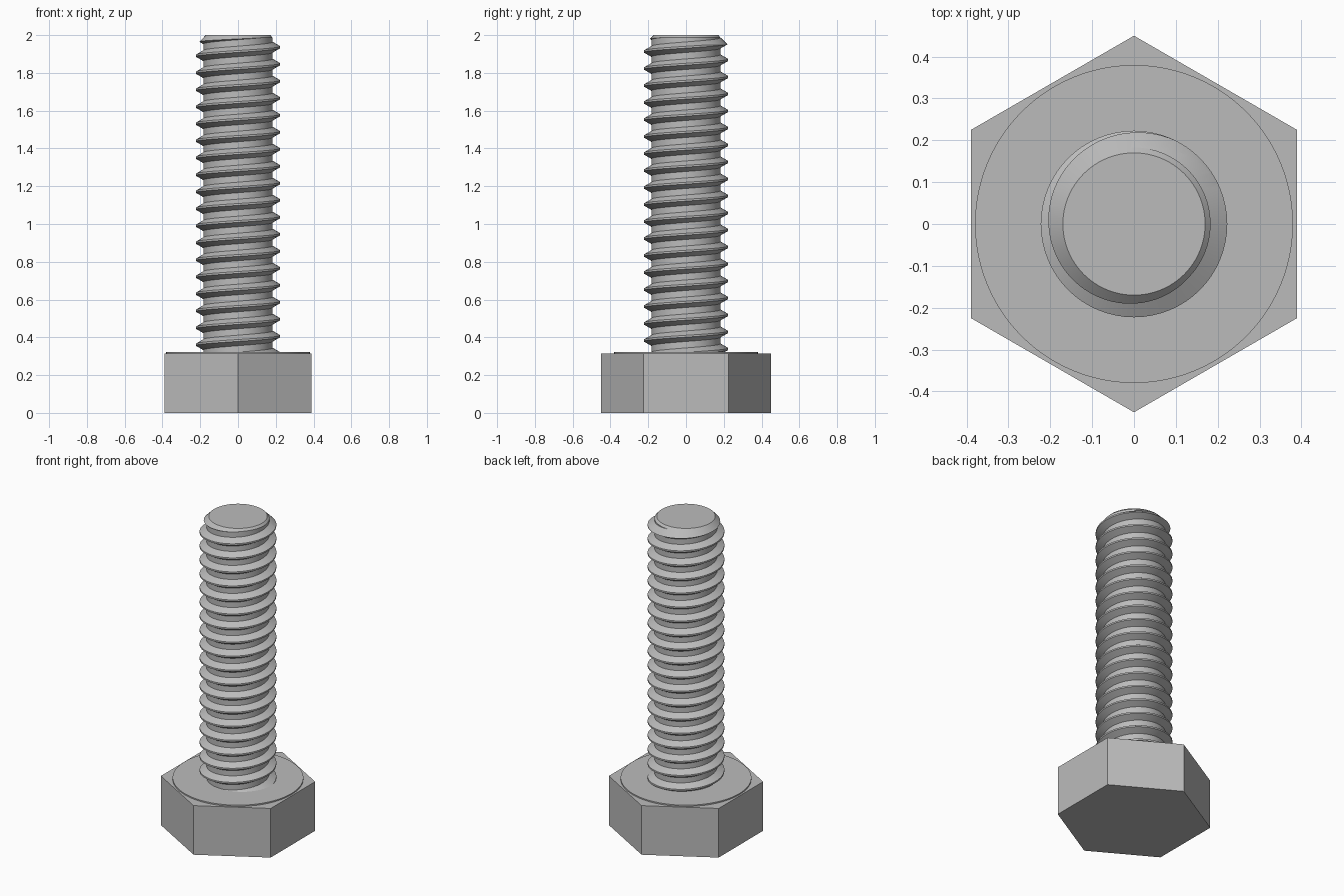
import bpy, bmesh, math

old = bpy.data.objects.get("Cube")
if old:
    bpy.data.objects.remove(old)

steel = bpy.data.materials.new("grey_steel")
steel.use_nodes = True
GREY = (0.5, 0.5, 0.5, 1)
steel.diffuse_color = GREY
steel.node_tree.nodes["Principled BSDF"].inputs["Base Color"].default_value = GREY

HEAD_TOP, TOP = 0.315, 2.0
PITCH, MAJOR, MINOR = 0.09, 0.223, 0.183
STEPS = 64


def add_object(name, bm):
    bmesh.ops.recalc_face_normals(bm, faces=bm.faces)
    mesh = bpy.data.meshes.new(name)
    bm.to_mesh(mesh)
    bm.free()
    obj = bpy.data.objects.new(name, mesh)
    bpy.context.collection.objects.link(obj)
    mesh.materials.append(steel)
    return obj


def select(obj):
    bpy.ops.object.select_all(action='DESELECT')
    obj.select_set(True)
    bpy.context.view_layer.objects.active = obj


def lathe(name, profile, sides, turn=0.0):
    """Closed solid from (radius, height) rings."""
    bm = bmesh.new()
    rings = []
    for r, z in profile:
        angles = [turn + math.tau * i / sides for i in range(sides)]
        rings.append([bm.verts.new((r * math.cos(a), r * math.sin(a), z)) for a in angles])
    for low, high in zip(rings, rings[1:]):
        for i in range(sides):
            j = (i + 1) % sides
            bm.faces.new((low[i], low[j], high[j], high[i]))
    bm.faces.new(rings[0])
    bm.faces.new(rings[-1])
    return add_object(name, bm)


# Hexagonal head and the thin bearing face on it
lathe("hex_head", [(0.45, 0), (0.45, HEAD_TOP)], 6, math.pi / 2)
washer_face = lathe("washer_face", [(0.38, HEAD_TOP - 0.01), (0.38, HEAD_TOP + 0.008)], 96)

# Threaded shank: one ridge profile swept along a right-handed helix
ridge = [(MINOR, -0.028), (MAJOR, -0.005), (MAJOR, 0.005), (MINOR, 0.028)]
crest_start = 0.181 + PITCH / 2     # crest height at angle zero
turns = 22
bm = bmesh.new()
rows = []
for k in range(STEPS * turns + 1):
    a = math.tau * k / STEPS
    z = crest_start + PITCH * k / STEPS
    rows.append([bm.verts.new((r * math.cos(a), r * math.sin(a), z + dz)) for r, dz in ridge])
for k in range(len(rows) - 1):
    for i in range(3):
        bm.faces.new((rows[k][i], rows[k + 1][i], rows[k + 1][i + 1], rows[k][i + 1]))
    if k + STEPS + 1 < len(rows):
        bm.faces.new((rows[k][3], rows[k + 1][3], rows[k + STEPS + 1][0], rows[k + STEPS][0]))

# Close both ends well outside the finished length
edges = [e for e in bm.edges if e.is_boundary]
ends = [[], []]
for e in edges:
    ends[e.verts[0].co.z > 1].append(e)
for end, z in zip(ends, (0, 2.3)):
    tip = bm.verts.new((0, 0, z))
    for e in end:
        bm.faces.new((e.verts[0], e.verts[1], tip))
shank = add_object("threaded_shank", bm)

# Trim the shank to length with a chamfered end
cutter = lathe("shank_trim", [(0.3, HEAD_TOP - 0.01), (0.3, TOP - 0.13), (0.17, TOP)], 96)
trim = shank.modifiers.new("trim", 'BOOLEAN')
trim.operation = 'INTERSECT'
trim.solver = 'EXACT'
trim.object = cutter
select(shank)
bpy.ops.object.modifier_apply(modifier=trim.name)
bpy.data.objects.remove(cutter)

for obj in (shank, washer_face):
    select(obj)
    bpy.ops.object.shade_smooth_by_angle(angle=math.radians(30))
